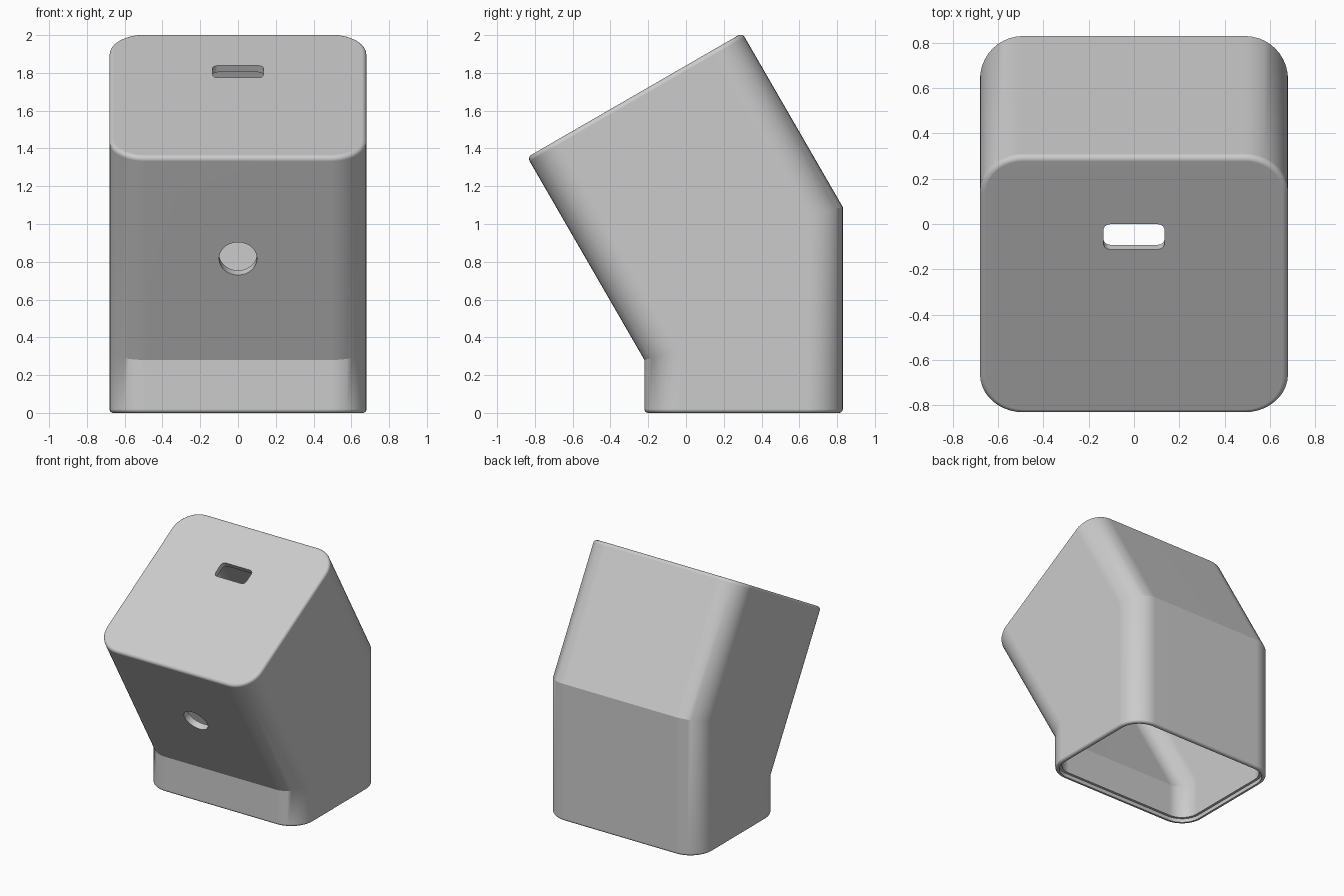
import bpy, bmesh, math
from mathutils import Vector

if "Cube" in bpy.data.objects:
    bpy.data.objects.remove(bpy.data.objects["Cube"])

HALF_W, CORNER, SEG = 0.68, 0.19, 10
WALL, TOP_WALL, EDGE = 0.05, 0.04, 0.025
C, S, T = math.cos(math.radians(30)), 0.5, math.tan(math.radians(15))

# Side profile as (y, z): bends and tilted top corners
FRONT_BEND, BACK_BEND = Vector((-0.22, 0.28)), Vector((0.83, 1.09))
ACROSS, DOWN = Vector((C, S)), Vector((S, -C))
BACK_TOP = Vector((0.298, 2.011))
FRONT_TOP = BACK_TOP - ACROSS * (BACK_BEND - FRONT_BEND).dot(ACROSS)


def ring(level, inset, h=0.0):
    """Rounded outline of the housing at its base, bend or tilted top."""
    front, back, step, shift = {
        "base": (Vector((-0.22, 0)), Vector((0.83, 0)), Vector((1, 0)), Vector((0, h))),
        "bend": (FRONT_BEND, BACK_BEND, Vector((1, T)), Vector((0, 0))),
        "top": (FRONT_TOP, BACK_TOP, ACROSS, DOWN * h),
    }[level]
    r = CORNER - inset
    pts = []
    for q in range(4):
        for i in range(SEG + 1):
            a = (q + i / SEG) * math.pi / 2
            sx = 1 if q in (0, 3) else -1
            x = sx * (HALF_W - CORNER) + r * math.cos(a)
            d = inset + r * (1 - abs(math.sin(a)))
            p = (back - step * d if q < 2 else front + step * d) + shift
            pts.append((x, p.x, p.y))
    return pts


def loft(name, rings):
    bm = bmesh.new()
    loops = [[bm.verts.new(p) for p in r] for r in rings]
    for a, b in zip(loops, loops[1:]):
        for i in range(len(a)):
            j = (i + 1) % len(a)
            bm.faces.new((a[i], a[j], b[j], b[i]))
    bm.faces.new(loops[0][::-1])
    bm.faces.new(loops[-1])
    bmesh.ops.recalc_face_normals(bm, faces=bm.faces)
    mesh = bpy.data.meshes.new(name)
    bm.to_mesh(mesh)
    bm.free()
    ob = bpy.data.objects.new(name, mesh)
    bpy.context.collection.objects.link(ob)
    return ob


def rounded_prism(name, hx, hy, r, n, center, tilt):
    """Cutter with a rounded rectangular (or round) section, tilted about x."""
    outline = []
    for q in range(4):
        cx = (hx - r) * (1 if q in (0, 3) else -1)
        cy = (hy - r) * (1 if q < 2 else -1)
        for i in range(n + (r < hx)):
            a = (q + i / n) * math.pi / 2
            outline.append((cx + r * math.cos(a), cy + r * math.sin(a)))
    ob = loft(name, [[(x, y, z) for x, y in outline] for z in (-0.15, 0.15)])
    ob.location, ob.rotation_euler.x = center, math.radians(tilt)
    ob.hide_render = True
    return ob


# Hollow housing: inner skin, rebated rim, outer skin, rounded top edge
arc = [i / 5 * math.pi / 2 for i in range(6)]
rings = [ring("top", WALL, TOP_WALL), ring("bend", WALL),
         ring("base", WALL, 0.03), ring("base", 0.03, 0.03), ring("base", 0.03, 0)]
rings += [ring("base", 0.02 * (1 - math.sin(a)), 0.02 * (1 - math.cos(a))) for a in arc]
rings += [ring("bend", 0)]
rings += [ring("top", EDGE * (1 - math.cos(a)), EDGE * (1 - math.sin(a))) for a in arc]
housing = loft("housing", rings)

# Slot through the tilted top and round hole through the sloping front
cutters = [
    rounded_prism("slot_cutter", 0.135, 0.064, 0.03, 5, (0, -0.055, 1.804), 30),
    rounded_prism("hole_cutter", 0.1, 0.1, 0.1, 12, (0, -0.53, 0.8165), -60),
]
bpy.context.view_layer.objects.active = housing
housing.select_set(True)
for cutter in cutters:
    mod = housing.modifiers.new(cutter.name, "BOOLEAN")
    mod.operation, mod.solver, mod.object = "DIFFERENCE", "EXACT", cutter
    bpy.ops.object.modifier_apply(modifier=mod.name)
    bpy.data.objects.remove(cutter)

# Smooth rounding with crisp bends
bpy.ops.object.shade_smooth_by_angle(angle=math.radians(25))
weighted = housing.modifiers.new("weighted_normals", "WEIGHTED_NORMAL")
weighted.keep_sharp = True

grey = bpy.data.materials.new("light_grey")
grey.diffuse_color = (0.6, 0.6, 0.6, 1)
grey.use_nodes = True
grey.node_tree.nodes["Principled BSDF"].inputs["Base Color"].default_value = grey.diffuse_color
housing.data.materials.clear()
housing.data.materials.append(grey)
